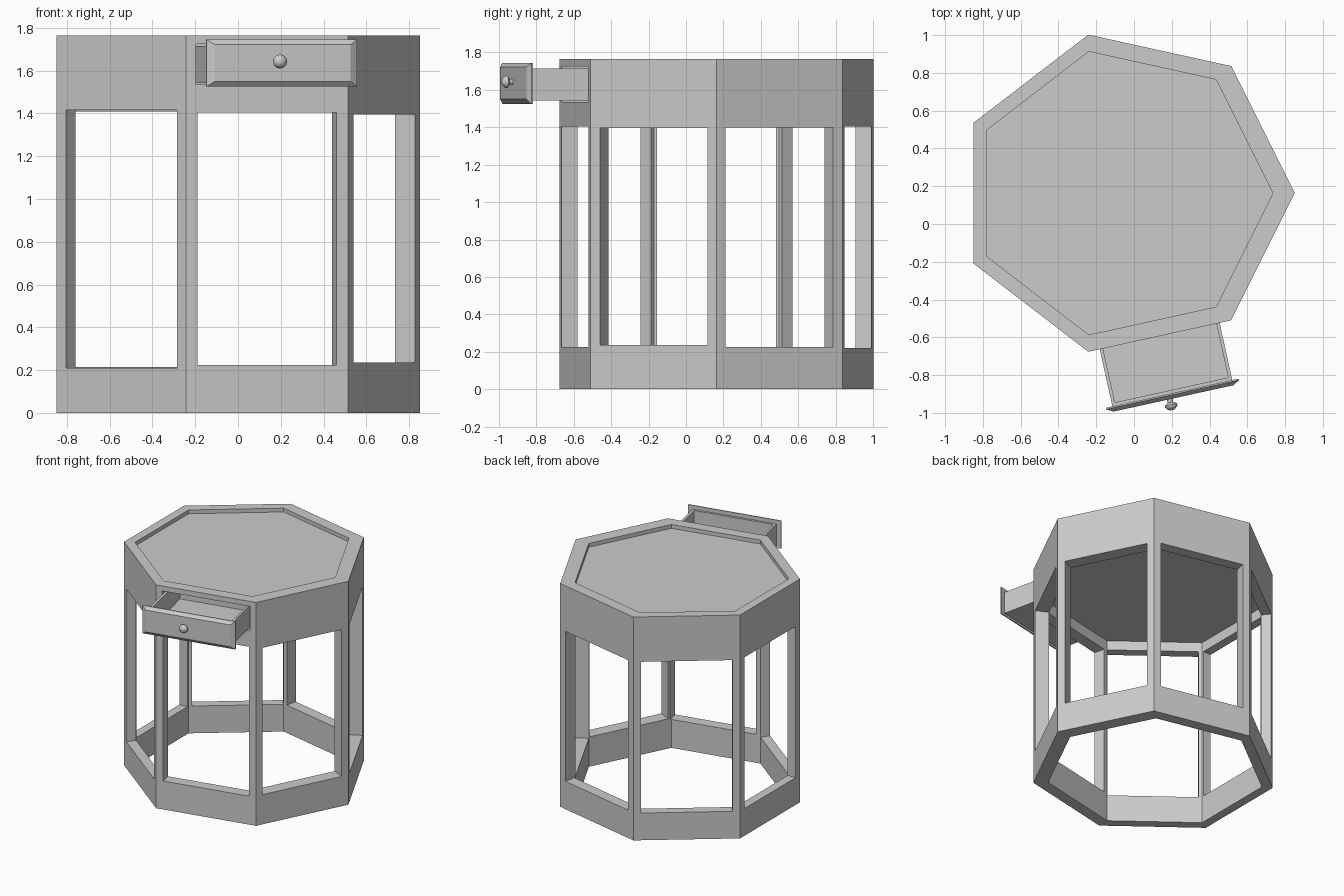
import bpy, bmesh, math
from mathutils import Vector, Matrix

if "Cube" in bpy.data.objects:
    bpy.data.objects.remove(bpy.data.objects["Cube"])

TOP = 1.765


def heptagon(cx, rx, ry):
    return [Vector((cx + rx * math.cos(2 * math.pi * i / 7),
                    0.163 + ry * math.sin(2 * math.pi * i / 7), 0)) for i in range(7)]


def link(name, bm, matrix=None):
    bmesh.ops.recalc_face_normals(bm, faces=bm.faces)
    me = bpy.data.meshes.new(name)
    bm.to_mesh(me)
    bm.free()
    ob = bpy.data.objects.new(name, me)
    bpy.context.collection.objects.link(ob)
    if matrix:
        ob.matrix_world = matrix
    return ob


def prism(name, pts, z0, z1):
    bm = bmesh.new()
    f = bm.faces.new([bm.verts.new((p.x, p.y, z0)) for p in pts])
    r = bmesh.ops.extrude_face_region(bm, geom=[f])
    for v in r["geom"]:
        if isinstance(v, bmesh.types.BMVert):
            v.co.z = z1
    return link(name, bm)


def box(name, lo, hi, matrix):
    bm = bmesh.new()
    bmesh.ops.create_cube(bm, size=1)
    for v in bm.verts:
        v.co = [hi[k] if v.co[k] > 0 else lo[k] for k in range(3)]
    return link(name, bm, matrix)


def cut(target, cutter):
    cutter.hide_render = True
    m = target.modifiers.new("cut", "BOOLEAN")
    m.operation, m.solver, m.object = "DIFFERENCE", "EXACT", cutter
    bpy.context.view_layer.objects.active = target
    bpy.ops.object.modifier_apply(modifier=m.name)
    bpy.data.objects.remove(cutter)


outer = heptagon(-0.043, 0.894, 0.861)
inner = heptagon(-0.062, 0.797, 0.769)


def side_frame(i):
    # local x along the side, local -y outward, origin at the side's middle
    a, b = outer[i], outer[(i + 1) % 7]
    d = (b - a).normalized()
    n = Vector((-d.y, d.x, 0))
    mat = Matrix((d, n, (0, 0, 1))).transposed().to_4x4()
    mat.translation = (a + b) / 2
    return mat, (b - a).length


# table body: hollow frame below, solid top with a shallow tray recess
body = prism("table_frame", outer, 0, TOP)
cut(body, prism("hollow", inner, -0.1, 1.49))
cut(body, prism("tray", inner, 1.735, 2))

# window opening in each side
levels = [(.225, 1.40), (.22, 1.405), (.215, 1.41), (.215, 1.41),
          (.21, 1.415), (.225, 1.405), (.235, 1.395)]
for i, (z0, z1) in enumerate(levels):
    mat, length = side_frame(i)
    w = length / 2 - 0.055
    cut(body, box("window", (-w, -0.1, z0), (w, 0.16, z1), mat))

# drawer slot in the front side
M, _ = side_frame(5)
cut(body, box("slot", (-0.34, -0.1, 1.535), (0.34, 0.5, 1.725), M))

# drawer tray, pulled out
drawer = box("drawer_box", (-0.325, -0.31, 1.542), (0.325, 0.27, 1.715), M)
cut(drawer, box("drawer_space", (-0.307, -0.292, 1.56), (0.307, 0.252, 1.9), M))

# drawer front: slab with a chamfered raised panel
bm = bmesh.new()
rings = []
for y, hw, z0, z1 in [(-0.31, .36, 1.525, 1.745), (-0.318, .36, 1.525, 1.745),
                      (-0.338, .325, 1.55, 1.722)]:
    rings.append([bm.verts.new(p) for p in
                  ((-hw, y, z0), (hw, y, z0), (hw, y, z1), (-hw, y, z1))])
bm.faces.new(rings[0])
bm.faces.new(rings[-1])
for r, s in zip(rings, rings[1:]):
    for k in range(4):
        bm.faces.new((r[k], r[(k + 1) % 4], s[(k + 1) % 4], s[k]))
link("drawer_front", bm, M)

# turned knob
bm = bmesh.new()
prof = [(0.015, 0.0), (0.015, 0.018), (0.033, 0.03), (0.033, 0.04), (0.02, 0.055), (0.008, 0.06)]
rings = [[bm.verts.new((-0.02 + r * math.cos(a * math.pi / 6), -0.337 - h,
                        1.643 + r * math.sin(a * math.pi / 6))) for a in range(12)]
         for r, h in prof]
bm.faces.new(rings[0])
bm.faces.new(rings[-1])
for r, s in zip(rings, rings[1:]):
    for k in range(12):
        bm.faces.new((r[k], r[(k + 1) % 12], s[(k + 1) % 12], s[k]))
knob = link("drawer_knob", bm, M)
bpy.context.view_layer.objects.active = knob
knob.select_set(True)
bpy.ops.object.shade_smooth_by_angle(angle=math.radians(50))
